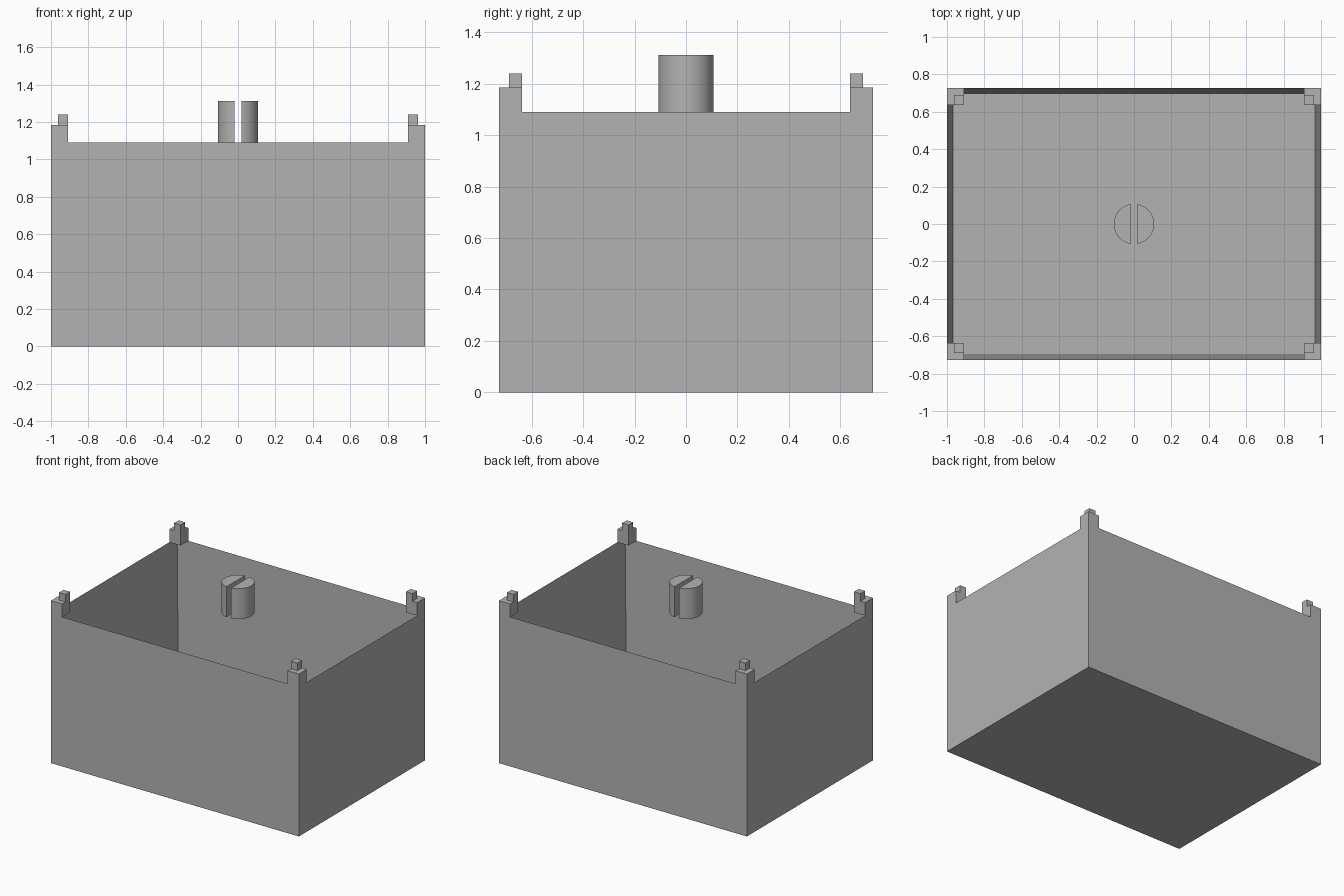
import bpy, bmesh
from mathutils import Vector

cube = bpy.data.objects.get("Cube")
if cube:
    bpy.data.objects.remove(cube, do_unlink=True)

grey = bpy.data.materials.new("plain grey")
grey.use_nodes = True
tone = (0.45, 0.45, 0.45, 1)
grey.diffuse_color = tone
grey.node_tree.nodes["Principled BSDF"].inputs["Base Color"].default_value = tone

HALF_X, HALF_Y = 1.0, 0.727
WALL, FLOOR, RIM = 0.045, 0.045, 1.09
POST, POST_TOP = 0.09, 1.185
PEG, PEG_TOP = 0.052, 1.24
KNOB_R, KNOB_TOP, SLOT = 0.108, 1.312, 0.019


def finish(name, bm):
    bmesh.ops.recalc_face_normals(bm, faces=bm.faces)
    mesh = bpy.data.meshes.new(name)
    bm.to_mesh(mesh)
    bm.free()
    mesh.materials.append(grey)
    obj = bpy.data.objects.new(name, mesh)
    bpy.context.collection.objects.link(obj)
    return obj


def add_box(bm, lo, hi):
    lo, hi = Vector(lo), Vector(hi)
    for v in bmesh.ops.create_cube(bm, size=1)["verts"]:
        v.co = (lo + hi) / 2 + v.co * (hi - lo)


# Open box: inset the top face and push it down to the floor
bm = bmesh.new()
add_box(bm, (-HALF_X, -HALF_Y, 0), (HALF_X, HALF_Y, RIM))
top = max(bm.faces, key=lambda f: f.calc_center_median().z)
bmesh.ops.inset_region(bm, faces=[top], thickness=WALL)
for v in top.verts:
    v.co.z = FLOOR
finish("open_box", bm)

# Corner posts, each with a small peg on its inner corner
for y_name, sy in (("front", -1), ("back", 1)):
    for x_name, sx in (("right", -1), ("left", 1)):
        inner = (HALF_X - POST, HALF_Y - POST)
        bm = bmesh.new()
        add_box(bm, (*inner, RIM), (HALF_X, HALF_Y, POST_TOP))
        add_box(bm, (*inner, POST_TOP), (inner[0] + PEG, inner[1] + PEG, PEG_TOP))
        for v in bm.verts:
            v.co.x *= sx
            v.co.y *= sy
        finish(f"{y_name}_{x_name}_corner_post", bm)

# Central knob: a cylinder split in two by a slot running front to back
for name, side in (("right", -1), ("left", 1)):
    bm = bmesh.new()
    bmesh.ops.create_cone(bm, cap_ends=True, segments=64, radius1=KNOB_R,
                          radius2=KNOB_R, depth=KNOB_TOP - RIM)
    bmesh.ops.translate(bm, verts=bm.verts, vec=(0, 0, (KNOB_TOP + RIM) / 2))
    cut = bmesh.ops.bisect_plane(bm, geom=bm.verts[:] + bm.edges[:] + bm.faces[:],
                                 plane_co=(side * SLOT, 0, 0), plane_no=(side, 0, 0),
                                 clear_inner=True)
    edges = [e for e in cut["geom_cut"] if isinstance(e, bmesh.types.BMEdge)]
    bmesh.ops.contextual_create(bm, geom=edges)
    knob = finish(f"{name}_knob_half", bm)
    bpy.ops.object.select_all(action="DESELECT")
    knob.select_set(True)
    bpy.context.view_layer.objects.active = knob
    bpy.ops.object.shade_smooth_by_angle()
